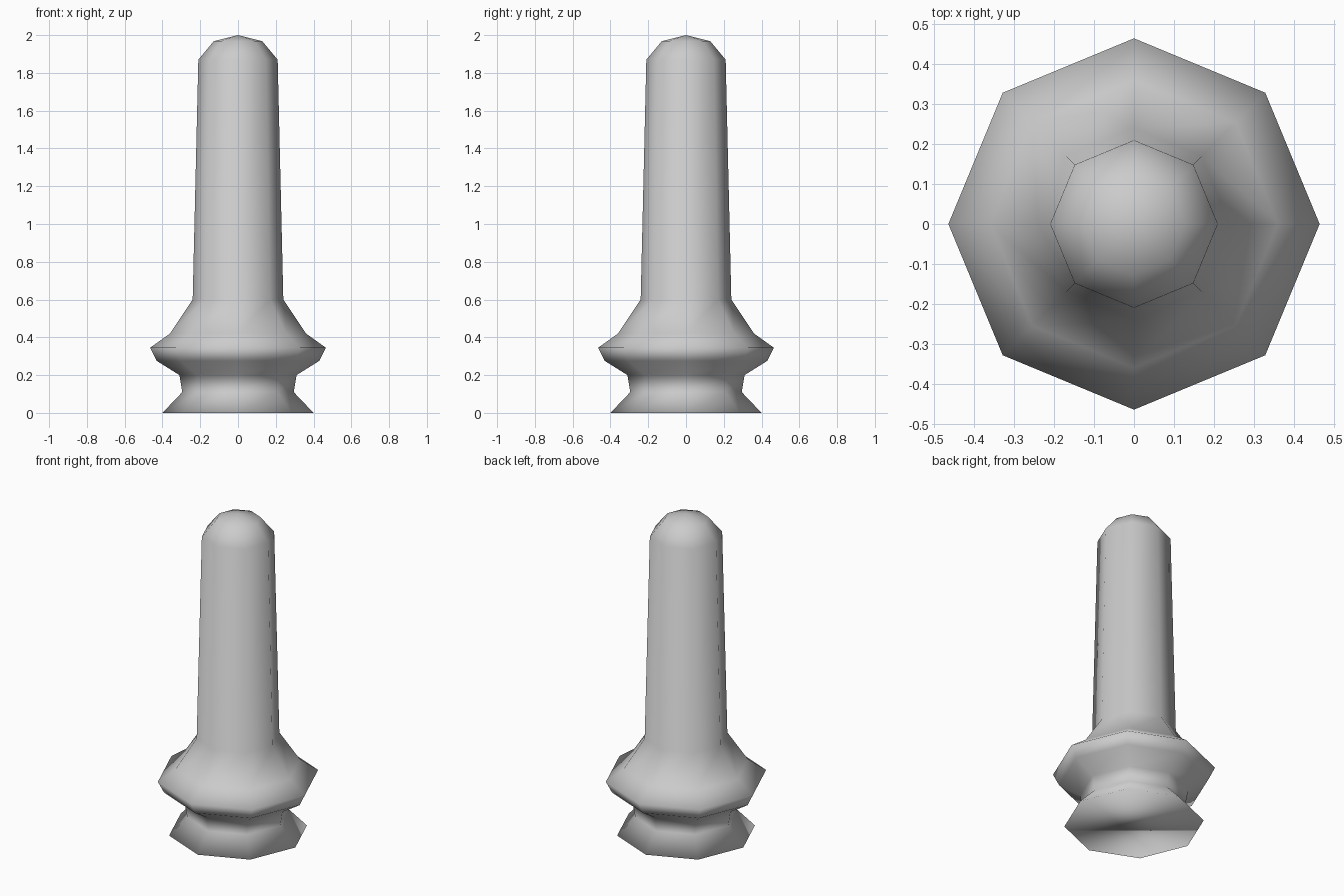
import bpy, bmesh
from math import cos, sin, pi

if "Cube" in bpy.data.objects:
    bpy.data.objects.remove(bpy.data.objects["Cube"])

SIDES = 8
# Profile of the turned post: (radius, height)
PROFILE = [(0.40, 0.0), (0.295, 0.11), (0.31, 0.20), (0.43, 0.275),
           (0.465, 0.345), (0.36, 0.42), (0.24, 0.60),
           (0.21, 1.87), (0.128, 1.968)]
TOP = 2.0

bm = bmesh.new()
rings = [[bm.verts.new((r * cos(2 * pi * i / SIDES), r * sin(2 * pi * i / SIDES), z))
          for i in range(SIDES)] for r, z in PROFILE]

# Side walls
for low, high in zip(rings, rings[1:]):
    for i in range(SIDES):
        j = (i + 1) % SIDES
        bm.faces.new((low[i], low[j], high[j], high[i]))

# Closed base and rounded tip
bm.faces.new(rings[0][::-1])
tip = bm.verts.new((0, 0, TOP))
for i in range(SIDES):
    bm.faces.new((rings[-1][i], rings[-1][(i + 1) % SIDES], tip))

# Smooth everywhere, including the base
for f in bm.faces:
    f.smooth = True

mesh = bpy.data.meshes.new("turned_post")
bm.to_mesh(mesh)
bm.free()
bpy.context.collection.objects.link(bpy.data.objects.new("turned_post", mesh))
